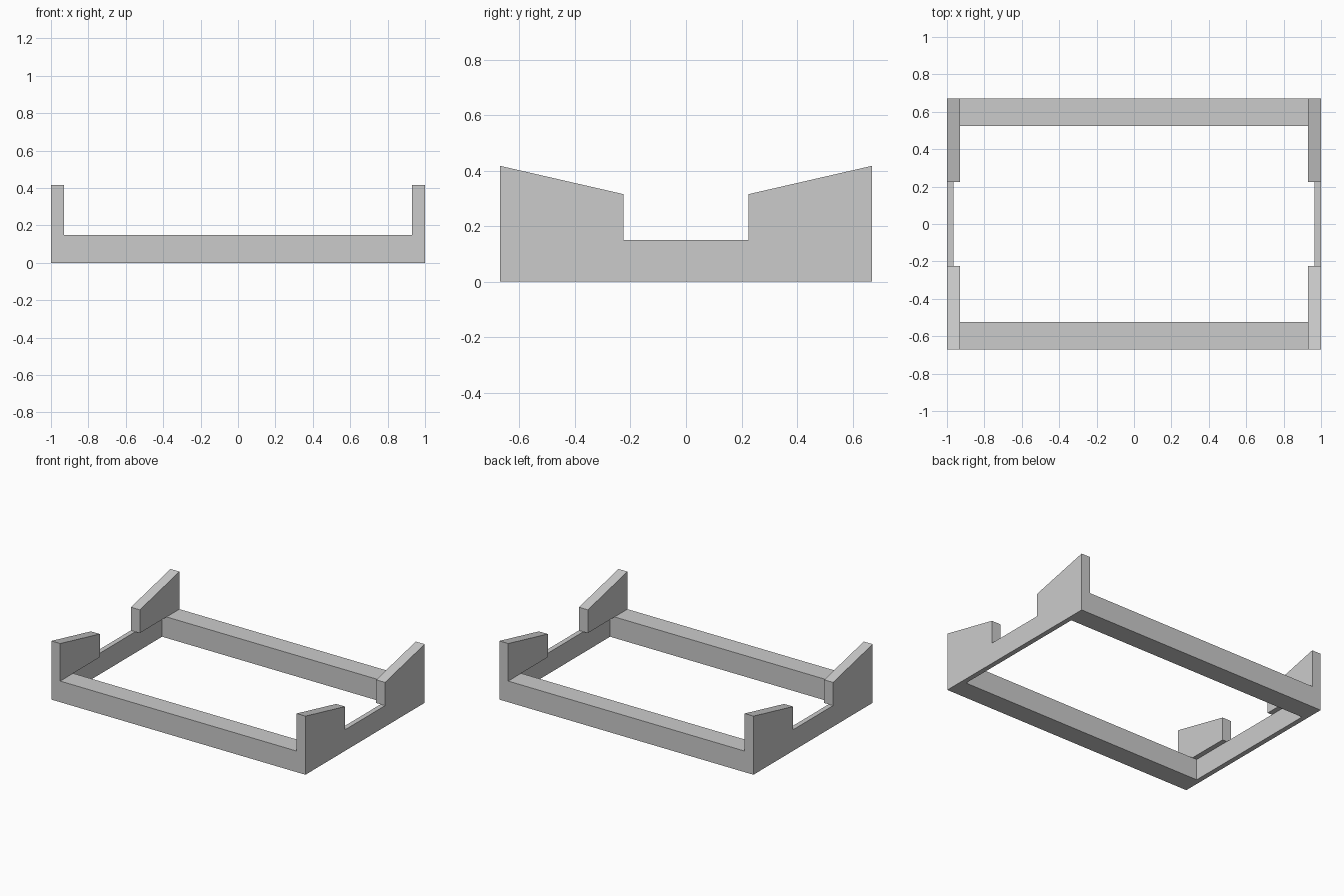
import bpy
import bmesh
from mathutils import Vector

cube = bpy.data.objects.get("Cube")
if cube:
    bpy.data.objects.remove(cube, do_unlink=True)

grey = bpy.data.materials.new("plain grey")
grey.use_nodes = True
colour = (0.6, 0.6, 0.6, 1)
grey.diffuse_color = colour
grey.node_tree.nodes["Principled BSDF"].inputs["Base Color"].default_value = colour

HALF_X, HALF_Y = 1.0, 0.67
PANEL_X, PAD_X = 0.965, 0.93      # inner faces of side panel and cheek pad
RAIL_Y, NOTCH_Y = 0.525, 0.225
BASE_Z, LOW_Z, HIGH_Z = 0.15, 0.315, 0.417


def prism(name, profile, x0, x1):
    """Extrude a (y, z) profile along x."""
    bm = bmesh.new()
    face = bm.faces.new([bm.verts.new((x0, y, z)) for y, z in profile])
    ext = bmesh.ops.extrude_face_region(bm, geom=[face])
    moved = [v for v in ext["geom"] if isinstance(v, bmesh.types.BMVert)]
    bmesh.ops.translate(bm, verts=moved, vec=Vector((x1 - x0, 0, 0)))
    bmesh.ops.recalc_face_normals(bm, faces=bm.faces)
    mesh = bpy.data.meshes.new(name)
    bm.to_mesh(mesh)
    bm.free()
    mesh.materials.append(grey)
    obj = bpy.data.objects.new(name, mesh)
    bpy.context.collection.objects.link(obj)
    return obj


# Half of the notched outline, mirrored front to back
half = [(HALF_Y, 0), (HALF_Y, HIGH_Z), (NOTCH_Y, LOW_Z), (NOTCH_Y, BASE_Z)]
panel = half + [(-y, z) for y, z in reversed(half)]

for side, sx in (("left", 1), ("right", -1)):
    # Thin side panel with raised ends
    prism(f"{side}_side_panel", panel, sx * PANEL_X, sx * HALF_X)
    # Pads that thicken the raised ends above the rails
    for end, sy in (("front", -1), ("back", 1)):
        pad = [(sy * y, z) for y, z in half[1:]] + [(sy * HALF_Y, BASE_Z)]
        prism(f"{end}_{side}_cheek_pad", pad, sx * PAD_X, sx * PANEL_X)

# Long rails joining the side panels
for end, sy in (("front", -1), ("back", 1)):
    rail = [(sy * RAIL_Y, 0), (sy * HALF_Y, 0), (sy * HALF_Y, BASE_Z), (sy * RAIL_Y, BASE_Z)]
    prism(f"{end}_rail", rail, -PANEL_X, PANEL_X)
